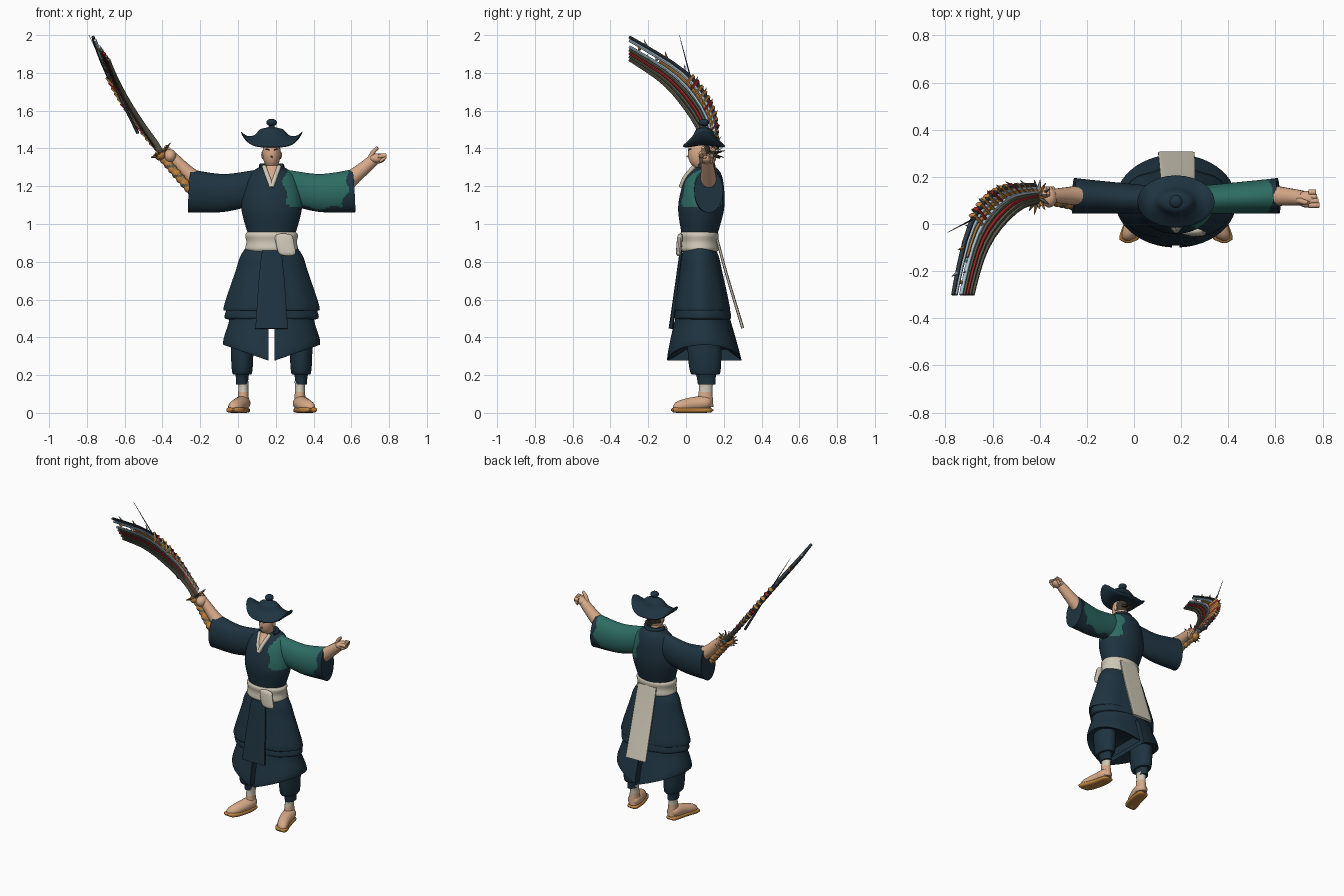
import bpy, bmesh, math, random
from mathutils import Vector

random.seed(4)
cube = bpy.data.objects.get("Cube")
if cube:
    bpy.data.objects.remove(cube)

COLOURS = {
    "navy cloth": (.013, .033, .051), "teal cloth": (.026, .15, .125),
    "cream cloth": (.62, .58, .47), "skin": (.68, .4, .25),
    "gold": (.5, .22, .05), "olive steel": (.1, .1, .07), "red": (.35, .02, .02),
    "pale steel": (.38, .52, .62), "dark steel": (.03, .04, .05), "hair": (.05, .04, .03)}
MATERIALS = {}
for name, rgb in COLOURS.items():
    material = bpy.data.materials.new(name)
    material.use_nodes = True
    material.diffuse_color = (*rgb, 1)
    material.node_tree.nodes["Principled BSDF"].inputs["Base Color"].default_value = (*rgb, 1)
    MATERIALS[name] = material

X, Y, Z = Vector((1, 0, 0)), Vector((0, 1, 0)), Vector((0, 0, 1))
CENTRE = .178  # middle of the body in x
SIDES = {"right": -1, "left": 1}


def spline(points, u):
    """Catmull-Rom point on a list of tuples, u from start to end."""
    last = len(points) - 1
    i = min(int(u * last), last - 1)
    t = u * last - i
    near = (points[max(0, min(last, j))] for j in range(i - 1, i + 3))
    return tuple(q + t / 2 * (r - p + t * (2 * p - 5 * q + 4 * r - s + t * (3 * (q - r) + s - p)))
                 for p, q, r, s in zip(*near))


def finish(name, bm, colour):
    """Turn a bmesh into a smooth object, coloured by name or by a rule."""
    bmesh.ops.recalc_face_normals(bm, faces=bm.faces)
    mesh = bpy.data.meshes.new(name)
    used = []
    for face in bm.faces:
        choice = colour if isinstance(colour, str) else colour(face.calc_center_median())
        if choice not in used:
            used.append(choice)
            mesh.materials.append(MATERIALS[choice])
        face.material_index = used.index(choice)
    bm.to_mesh(mesh)
    bm.free()
    ob = bpy.data.objects.new(name, mesh)
    bpy.context.collection.objects.link(ob)
    bpy.ops.object.select_all(action="DESELECT")
    ob.select_set(True)
    bpy.context.view_layer.objects.active = ob
    bpy.ops.object.shade_smooth_by_angle(angle=.8)


def loft(name, sections, colour, axis=None, up=Y, seg=16, power=1, warp=None):
    """Skin elliptical sections (position, radius across, radius along up)."""
    bm = bmesh.new()
    rings = []
    last = len(sections) - 1
    for k, (mid, wide, deep) in enumerate(sections):
        along = axis or (sections[min(k + 1, last)][0] - sections[max(k - 1, 0)][0]).normalized()
        b = (up - along * up.dot(along)).normalized()
        a = b.cross(along)
        ring = []
        for j in range(seg):
            turn = math.tau * (j + .5) / seg
            c, d = (math.copysign(abs(v) ** power, v) for v in (math.cos(turn), math.sin(turn)))
            co = mid + a * c * wide + b * d * deep
            ring.append(bm.verts.new(warp(co) if warp else co))
        rings.append(ring)
    for low, high in zip(rings, rings[1:]):
        for j in range(seg):
            bm.faces.new((low[j - 1], low[j], high[j], high[j - 1]))
    bm.faces.new(rings[0])
    bm.faces.new(rings[-1])
    finish(name, bm, colour)


def tube(name, points, start, end, colour, flat=1, rounded=None, steps=12, **options):
    """Smooth limb along points; flat scales its depth, rounded closes its ends."""
    sections = []
    for k in range(steps + 1):
        u = k / steps
        radius = start + (end - start) * u
        if rounded:
            radius *= max(.05, 1 - abs(2 * u - 1) ** rounded) ** .5
        sections.append((Vector(spline(points, u)), radius, radius * flat))
    loft(name, sections, colour, **options)


def column(name, rows, y, depth, colour, cx=CENTRE, steps=18, **options):
    """Upright part from rows (height, half width); y is its depth position at both ends."""
    sections = []
    for k in range(steps + 1):
        u = k / steps
        height, wide = spline(rows, u)
        sections.append((Vector((cx, y[0] + (y[1] - y[0]) * u, height)), wide, wide * depth))
    loft(name, sections, colour, axis=Z, **options)


def ball(name, centre, radii, colour):
    bm = bmesh.new()
    bmesh.ops.create_uvsphere(bm, u_segments=24, v_segments=16, radius=1)
    bmesh.ops.scale(bm, vec=radii, verts=bm.verts)
    bmesh.ops.translate(bm, vec=centre, verts=bm.verts)
    finish(name, bm, colour)


def spike(name, base, tip, radius, colour):
    side = X if abs((tip - base).normalized().x) < .8 else Z
    tube(name, [base, tip], radius, radius / 9, colour, up=side, seg=5, steps=1)


def sided(sign, *points):
    """Mirror points about the body centre."""
    return [(CENTRE + sign * x, y, z) for x, y, z in points]


# Robe body and sleeves, with a ragged patch over the left shoulder
def patch(c):
    edge = .25 + math.sin(c.z * 45) / 70
    low = 1.085 + math.sin(c.x * 40) / 80 + max(0, .33 - c.x) * .4
    cuff = c.x + .4 * max(0, 1.17 - c.z) < .58 + math.sin(c.z * 60) / 120
    return "teal cloth" if c.x > edge and c.z > low and cuff else "navy cloth"


column("robe_body", [(.93, .12), (1.08, .16), (1.2, .145), (1.27, .11), (1.31, .05)],
       (.07, .11), .76, patch, seg=96, steps=48)
for side, s in SIDES.items():
    tube(side + "_sleeve", sided(s, (.05, .1, 1.205), (.25, .11, 1.165), (.435, .12, 1.175)),
         .085, .115, patch, flat=.66, seg=64, steps=64)

# Neck, chest opening and collar
column("neck", [(1.2, .03), (1.35, .035)], (.09, .08), 1, "skin")
tube("chest_opening", sided(1, (0, -.022, 1.2), (0, 0, 1.25), (0, .045, 1.3)), .003, .04, "skin", flat=.4)
for side, s in SIDES.items():
    tube(side + "_collar_edge", sided(s, (0, -.027, 1.195), (.02, -.002, 1.25), (.04, .045, 1.305)),
         .012, .012, "cream cloth")
arc = [math.pi * k / 6 for k in range(-1, 8)]
tube("collar", sided(1, *((.058 * math.cos(a), .095 + .05 * math.sin(a), 1.305) for a in arc)),
     .011, .011, "navy cloth", flat=1.4, up=Z)

# Head, hair and face
ball("head", (CENTRE, .07, 1.375), (.048, .06, .085),
     lambda c: "hair" if c.y > .09 and c.z > 1.34 else "skin")
spike("nose", Vector((CENTRE, .018, 1.355)), Vector((CENTRE, 0, 1.36)), .008, "skin")
for side, s in SIDES.items():
    tube(side + "_brow", sided(s, (.012, .013, 1.392), (.032, .026, 1.398)), .003, .003, "hair")
    ball(side + "_ear", sided(s, (.047, .08, 1.365))[0], (.008, .012, .02), "skin")
for i in range(-3, 4):
    spike("hair_tuft", Vector((CENTRE + i / 160, .12, 1.375)),
          Vector((CENTRE + i / 120, random.uniform(.17, .21), random.uniform(1.34, 1.4))), .012, "hair")


# Wide hat with curled sides and a knob
def curl(c):
    return c + Z * .07 * (abs(c.x - CENTRE) / .16) ** 4


column("hat", [(1.415, .06), (1.405, .14), (1.415, .163), (1.44, .125), (1.465, .09), (1.5, .06), (1.515, .016), (1.54, .014)],
       (.095, .095), .68, "navy cloth", seg=40, steps=35, warp=curl)
ball("hat_knob", (CENTRE, .095, 1.537), (.028, .028, .02), "navy cloth")

# Sash with front drape and long back tail
column("sash", [(.855, .13), (.87, .14), (.905, .134), (.94, .14), (.957, .13)],
       (.07, .07), .74, "cream cloth", seg=40)
tube("sash_drape", [(.24, -.03, .95), (.25, -.036, .89), (.265, -.04, .83)], .05, .048,
     "cream cloth", flat=.3, rounded=5, axis=Z, power=.8)
tube("sash_tail", [(.185, .165, .92), (.185, .21, .75), (.18, .3, .45)], .07, .078,
     "cream cloth", flat=.1, power=.3)


# Layered skirts, with pleats that grow toward the hem
def pleat(c):
    out = Vector((c.x - CENTRE, c.y - .08, 0))
    return c + out * .016 * math.cos(10 * math.atan2(out.y, out.x)) * min(1, max(0, (.88 - c.z) * 4))


column("over_skirt", [(.89, .125), (.83, .165), (.75, .19), (.56, .25), (.55, .23), (.57, .2)],
       (.07, .09), .6, "navy cloth", seg=60, steps=35, warp=pleat)
column("skirt_tier", [(.58, .225), (.51, .246), (.495, .23)], (.088, .09), .61, "navy cloth", seg=60, warp=pleat)
tube("front_apron", sided(1, (0, -.026, .86), (0, -.046, .7), (0, -.08, .445)), .05, .088,
     "navy cloth", flat=.14, power=.4)
for side, s in SIDES.items():
    def half(c):
        """Keep one side of the skirt, open at the middle, flaring to a hem that rises outward."""
        gap = max(.016 if c.z < .45 else 0, s * (c.x - CENTRE))
        lift = .35 * gap * min(1, max(0, (.46 - c.z) * 6))
        flare = (c.y - .1) * .8 * max(0, .5 - c.z)
        return Vector((CENTRE + s * gap, c.y + flare, c.z + lift))

    column(side + "_skirt_leg", [(.56, .21), (.42, .24), (.285, .257), (.28, .24), (.33, .15)],
           (.085, .108), .65, "navy cloth", seg=48, steps=24, warp=half)

    # Trousers, socks, feet and sandals
    column(side + "_trouser", [(.42, .06), (.3, .06), (.21, .053), (.2, .036), (.15, .032)],
           (.095, .11), 1.5, "navy cloth", cx=CENTRE + s * .156)
    column(side + "_ankle", [(.17, .029), (.12, .027), (.03, .034)], (.108, .1), 1.35,
           lambda c: "cream cloth" if c.z > .115 else "skin", cx=CENTRE + s * .15)
    tube(side + "_foot", sided(s, (.15, .14, .055), (.165, .04, .046), (.205, -.07, .025)),
         .046, .04, "skin", flat=.9, rounded=4, axis=-Y, up=Z)
    tube(side + "_sandal", sided(s, (.15, .145, .014), (.165, .04, .014), (.205, -.08, .016)),
         .038, .05, "gold", flat=.34, rounded=6, axis=-Y, up=Z, power=.6)

# Arms and hands
tube("right_forearm", [(-.19, .12, 1.21), (-.27, .12, 1.275), (-.35, .12, 1.36)], .05, .027, "skin")
tube("left_forearm", [(.56, .12, 1.21), (.63, .117, 1.265), (.72, .11, 1.34)], .05, .03, "skin")
ball("left_palm", (.735, .105, 1.347), (.045, .036, .027), "skin")
tube("left_thumb", [(.7, .1, 1.345), (.715, .095, 1.38), (.74, .09, 1.405)], .016, .008, "skin")
ball("right_fist", (-.36, .112, 1.36), (.034, .042, .036), "skin")
for i in range(4):
    y = .08 + i / 55
    tube("left_finger", [(.74, y, 1.358), (.787 - i / 200, y, 1.36), (.75, y, 1.33)],
         .013, .009, "skin", axis=X)
    tube("right_finger", [(-.345 - i / 90, .15 - .03 * abs(k), 1.345 + i / 80 - k / 35) for k in (-1, 0, 1)],
         .01, .01, "skin", up=X)

# Grip with raised wraps and a spiked guard
FOOT, GUARD = Vector((-.24, .08, 1.165)), Vector((-.41, .115, 1.365))
grip = []
for k in range(33):
    ridge = .023 + .003 * math.cos(k * math.pi / 2)
    grip.append((FOOT.lerp(GUARD, k / 32), ridge, ridge))
loft("sword_grip", grip, lambda c: "olive steel" if int(c.z * 80) % 4 == 0 else "gold")
ball("guard_core", GUARD, (.032, .045, .03), "gold")
for i in range(14):
    turn = math.tau * i / 14
    out = Vector((.75 * math.cos(turn), math.sin(turn), .55 * math.cos(turn) + .35))
    spike("guard_spike", GUARD, GUARD + out * random.uniform(.05, .08), .017,
          ("gold", "olive steel", "gold", "pale steel")[i % 4])

# Curved fan of blades: a sheet spanned by its inner and outer edge (y, z)
INNER = [(.1, 1.38), (.06, 1.52), (-.1, 1.73), (-.3, 1.87)]
OUTER = [(.16, 1.4), (.14, 1.6), (0, 1.8), (-.3, 1.99)]
NORMAL = Vector((.85, 0, .53))


def sheet(u, across):
    y, z = (p + (q - p) * across for p, q in zip(spline(INNER, u), spline(OUTER, u)))
    rise = (z - 1.38) / .62
    spread = .04 * (1 - across) * u ** .5
    return Vector((-.41 - .54 * rise + .18 * rise ** 2 + spread, y, z))


STRANDS = ["olive steel", "olive steel", "red", "olive steel", "pale steel", "gold", "pale steel", "dark steel"]
for i, colour in enumerate(STRANDS):
    reach = .8 if colour == "gold" else 1
    path = [sheet(reach * k / 8, i / (len(STRANDS) - 1)) for k in range(9)]
    tube("blade_strand", path, .015, .008, colour, flat=1.1, up=NORMAL, seg=8)
for i in range(13):
    u = .06 + i / 22
    tube("blade_band", [sheet(u, .62), sheet(u + .015, 1.1)], .01, .012,
         "red" if i % 4 == 3 else "gold", flat=1.6, up=NORMAL, seg=6, steps=1)
for i in range(26):
    u = .08 + i / 30
    across = (1, .7, .45)[i % 3]
    base = sheet(u, across)
    out = (sheet(u, across + .3) - base).normalized() * .034 + (sheet(u + .05, across) - base) / 2
    spike("blade_barb", base, base + out + NORMAL * random.uniform(-.012, .012), .009,
          ("pale steel", "gold", "pale steel", "olive steel")[i % 4])
spike("thin_needle", Vector((-.53, .1, 1.48)), Vector((-.79, -.035, 2)), .009, "dark steel")
